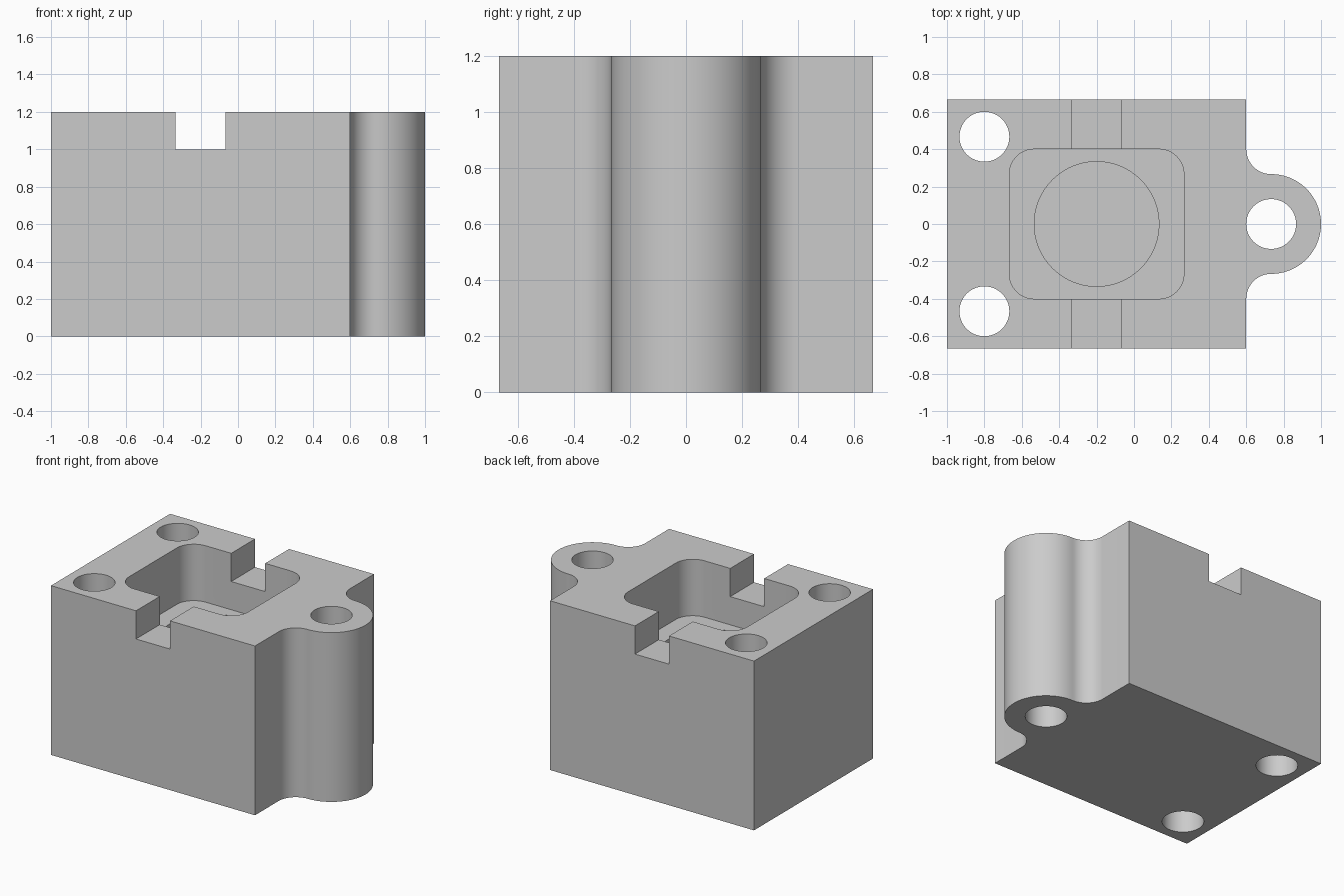
import bpy, bmesh, math

if "Cube" in bpy.data.objects:
    bpy.data.objects.remove(bpy.data.objects["Cube"])

U = 1 / 15  # design module


def arc(cx, cy, r, a0, a1, n):
    """Points on an arc, angles in degrees."""
    return [(cx + r * math.cos(math.radians(a0 + (a1 - a0) * i / n)),
             cy + r * math.sin(math.radians(a0 + (a1 - a0) * i / n)))
            for i in range(n + 1)]


def circle(cx, cy, r, n=64):
    return arc(cx, cy, r, 0, 360, n)[:-1]


def prism(name, outline, z0, z1):
    """Extrude a counter-clockwise outline from z0 to z1."""
    bm = bmesh.new()
    face = bm.faces.new([bm.verts.new((x, y, z0)) for x, y in outline])
    top = bmesh.ops.extrude_face_region(bm, geom=[face])["geom"]
    for v in top:
        if isinstance(v, bmesh.types.BMVert):
            v.co.z = z1
    bmesh.ops.recalc_face_normals(bm, faces=bm.faces)
    mesh = bpy.data.meshes.new(name)
    bm.to_mesh(mesh)
    bm.free()
    obj = bpy.data.objects.new(name, mesh)
    bpy.context.collection.objects.link(obj)
    return obj


# Block with a rounded side lug, blended by concave fillets
outline = [(-15 * U, -10 * U), (9 * U, -10 * U)]
outline += arc(11 * U, -6 * U, 2 * U, 180, 90, 16)
outline += arc(11 * U, 0, 4 * U, -90, 90, 48)[1:-1]
outline += arc(11 * U, 6 * U, 2 * U, 270, 180, 16)
outline += [(9 * U, 10 * U), (-15 * U, 10 * U)]
block = prism("block", outline, 0, 18 * U)

# Rounded pocket outline
pocket = []
for cx, cy, a in ((2, 4, 0), (-8, 4, 90), (-8, -4, 180), (2, -4, 270)):
    pocket += arc(cx * U, cy * U, 2 * U, a, a + 90, 16)

slot = [(-5 * U, -1), (-1 * U, -1), (-1 * U, 1), (-5 * U, 1)]

# Cutters: pocket, blind bore, cross slot and three bolt holes
cutters = [
    prism("pocket_cutter", pocket, 12 * U, 20 * U),
    prism("bore_cutter", circle(-3 * U, 0, 5 * U, 96), 6 * U, 19 * U),
    prism("slot_cutter", slot, 15 * U, 21 * U),
]
for x, y in ((-12, 7), (-12, -7), (11, 0)):
    cutters.append(prism("bolt_hole_cutter", circle(x * U, y * U, 2 * U), -0.2, 22 * U))

bpy.context.view_layer.objects.active = block
block.select_set(True)
for c in cutters:
    mod = block.modifiers.new(c.name, "BOOLEAN")
    mod.operation = "DIFFERENCE"
    mod.solver = "EXACT"
    mod.object = c
    bpy.ops.object.modifier_apply(modifier=mod.name)
for c in cutters:
    bpy.data.objects.remove(c)

# Single grey finish
grey = bpy.data.materials.new("plain_grey")
grey.diffuse_color = (0.6, 0.6, 0.6, 1)
grey.use_nodes = True
grey.node_tree.nodes["Principled BSDF"].inputs["Base Color"].default_value = grey.diffuse_color
block.data.materials.clear()
block.data.materials.append(grey)

bpy.ops.object.shade_smooth_by_angle(angle=math.radians(30))
